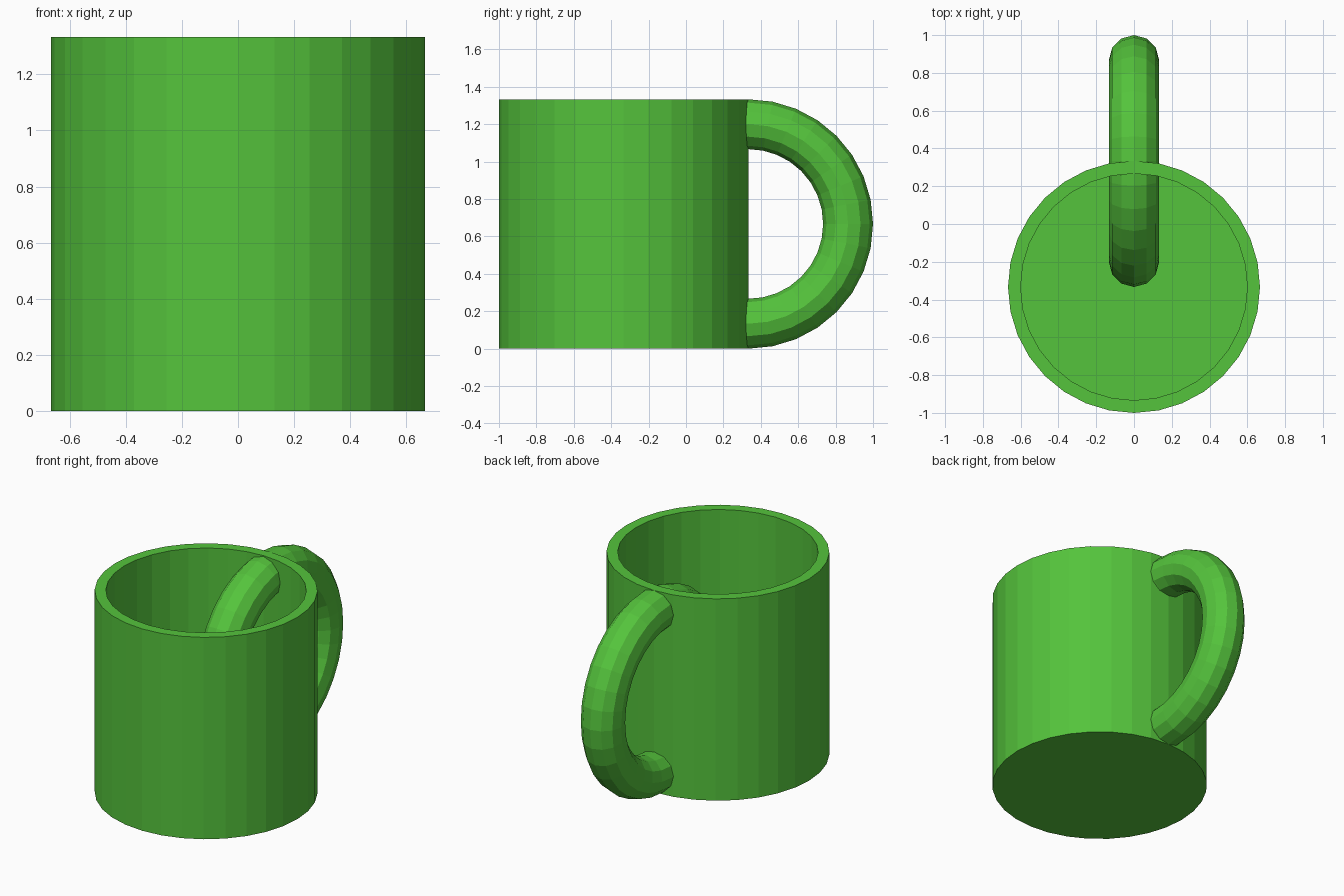
import bpy, bmesh, math
from mathutils import Matrix

if "Cube" in bpy.data.objects:
    bpy.data.objects.remove(bpy.data.objects["Cube"])

R, H, WALL = 0.667, 1.333, 0.067     # cup radius, height, wall thickness
CUP_Y, SIDES = -0.333, 32

green = bpy.data.materials.new("green")
green.diffuse_color = (0.09, 0.55, 0.045, 1)
green.use_nodes = True
green.node_tree.nodes["Principled BSDF"].inputs["Base Color"].default_value = green.diffuse_color


def finish(name, bm):
    bmesh.ops.recalc_face_normals(bm, faces=bm.faces)
    mesh = bpy.data.meshes.new(name)
    bm.to_mesh(mesh)
    bm.free()
    mesh.materials.append(green)
    obj = bpy.data.objects.new(name, mesh)
    bpy.context.collection.objects.link(obj)
    return obj


# Cup: hollow wall with a floor, made from four stacked rings
bm = bmesh.new()
rings = []
for r, z in ((R, 0), (R, H), (R - WALL, H), (R - WALL, WALL)):
    rings.append([bm.verts.new((r * math.sin(2 * math.pi * i / SIDES),
                                CUP_Y + r * math.cos(2 * math.pi * i / SIDES), z))
                  for i in range(SIDES)])
for a, b in zip(rings, rings[1:]):
    for i in range(SIDES):
        j = (i + 1) % SIDES
        bm.faces.new((a[i], a[j], b[j], b[i]))
bm.faces.new(rings[0])
bm.faces.new(rings[-1])
finish("cup", bm)

# Handle: complete ring that also passes through the inside of the cup
bm = bmesh.new()
MAJOR, MINOR, TUBE = 32, 12, 0.1333
loops = []
for i in range(MAJOR):
    a = 2 * math.pi * i / MAJOR
    loop = []
    for k in range(MINOR):
        b = 2 * math.pi * k / MINOR
        d = 0.5333 + TUBE * math.cos(b)
        loop.append(bm.verts.new((TUBE * math.sin(b), 0.3333 + d * math.cos(a),
                                  0.6667 + d * math.sin(a))))
    loops.append(loop)
for i in range(MAJOR):
    p, q = loops[i], loops[(i + 1) % MAJOR]
    for k in range(MINOR):
        m = (k + 1) % MINOR
        bm.faces.new((p[k], p[m], q[m], q[k]))
finish("handle", bm)
